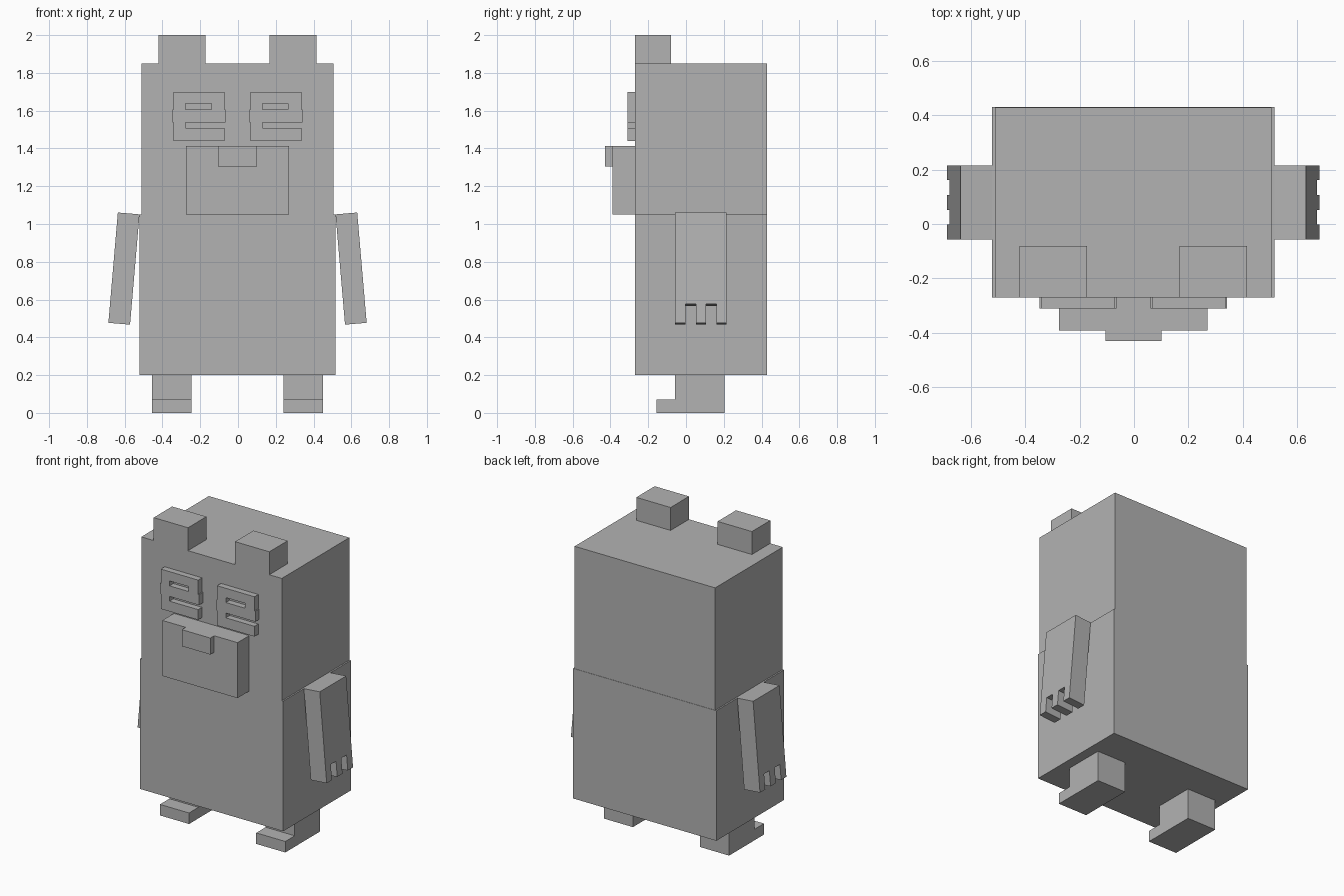
import bpy, bmesh, math
from mathutils import Matrix, Vector

cube = bpy.data.objects.get("Cube")
if cube:
    bpy.data.objects.remove(cube, do_unlink=True)

CX = -0.0025  # mirror plane of the figure

grey = bpy.data.materials.new("plain grey")
grey.use_nodes = True
grey.diffuse_color = (0.45, 0.45, 0.45, 1)
grey.node_tree.nodes["Principled BSDF"].inputs["Base Color"].default_value = (0.45, 0.45, 0.45, 1)


def finish(name, bm):
    bmesh.ops.recalc_face_normals(bm, faces=bm.faces[:])
    mesh = bpy.data.meshes.new(name)
    bm.to_mesh(mesh)
    bm.free()
    mesh.materials.append(grey)
    obj = bpy.data.objects.new(name, mesh)
    bpy.context.collection.objects.link(obj)
    return obj


def add_box(bm, x, y, z):
    spans = (x, y, z)
    mid = Vector([(a + b) / 2 for a, b in spans])
    size = [abs(b - a) for a, b in spans]
    bmesh.ops.create_cube(bm, size=1, matrix=Matrix.Translation(mid) @ Matrix.Diagonal((*size, 1)))


def box(name, x, y, z):
    bm = bmesh.new()
    add_box(bm, x, y, z)
    return finish(name, bm)


def side_profile(name, points, x0, x1, matrix=Matrix()):
    """Extrude a (y, z) outline from x0 to x1."""
    bm = bmesh.new()
    face = bm.faces.new([bm.verts.new((x0, y, z)) for y, z in points])
    ext = bmesh.ops.extrude_face_region(bm, geom=[face])
    verts = [v for v in ext["geom"] if isinstance(v, bmesh.types.BMVert)]
    bmesh.ops.translate(bm, verts=verts, vec=(x1 - x0, 0, 0))
    bm.transform(matrix)
    return finish(name, bm)


def eye(name, left):
    """Plate with a closed upper slot and a lower slot open at one side."""
    w, slot_a, slot_b, bulge = 0.27, 0.063, 0.2, 0.006
    z = (1.44, 1.507, 1.538, 1.607, 1.639, 1.70)
    rows = [(0, 0, w), (1, 0, slot_a), (2, -bulge, w + bulge),
            (3, 0, slot_a), (3, slot_b, w), (4, 0, w)]
    bm = bmesh.new()
    for i, a, b in rows:
        add_box(bm, (left + a, left + b), (-0.31, -0.27), (z[i], z[i + 1]))
    finish(name, bm)


# Body
box("torso", (CX - 0.518, CX + 0.518), (-0.27, 0.43), (0.2, 1.05))
box("head", (CX - 0.508, CX + 0.508), (-0.27, 0.428), (1.05, 1.85))

# Face
box("muzzle", (CX - 0.272, CX + 0.272), (-0.39, -0.27), (1.05, 1.413))
box("nose", (CX - 0.103, CX + 0.103), (-0.43, -0.39), (1.305, 1.413))
eye("right_eye", -0.341)
eye("left_eye", 0.066)

# Paired ears, legs and arms
foot = [(-0.155, 0), (0.205, 0), (0.205, 0.2), (-0.058, 0.2), (-0.058, 0.072), (-0.155, 0.072)]

LENGTH, NOTCH = 0.586, 0.1
steps = [-0.057 + i * 0.0545 for i in range(6)]
hand = [(steps[0], 0)]
for i in range(0, 6, 2):
    a, b = steps[i], steps[i + 1]
    if i:
        hand.append((a, NOTCH - LENGTH))
    hand += [(a, -LENGTH), (b, -LENGTH)]
    if i < 4:
        hand.append((b, NOTCH - LENGTH))
hand.append((steps[5], 0))

for label, s in (("left", 1), ("right", -1)):
    box(label + "_ear", (CX + s * 0.17, CX + s * 0.418), (-0.27, -0.08), (1.85, 2.0))
    side_profile(label + "_leg", foot, CX + s * 0.243, CX + s * 0.453)
    pose = Matrix.Translation((CX + s * 0.519, 0, 1.051)) @ Matrix.Rotation(-s * math.radians(4.9), 4, "Y")
    side_profile(label + "_arm", hand, 0, s * 0.115, pose)
